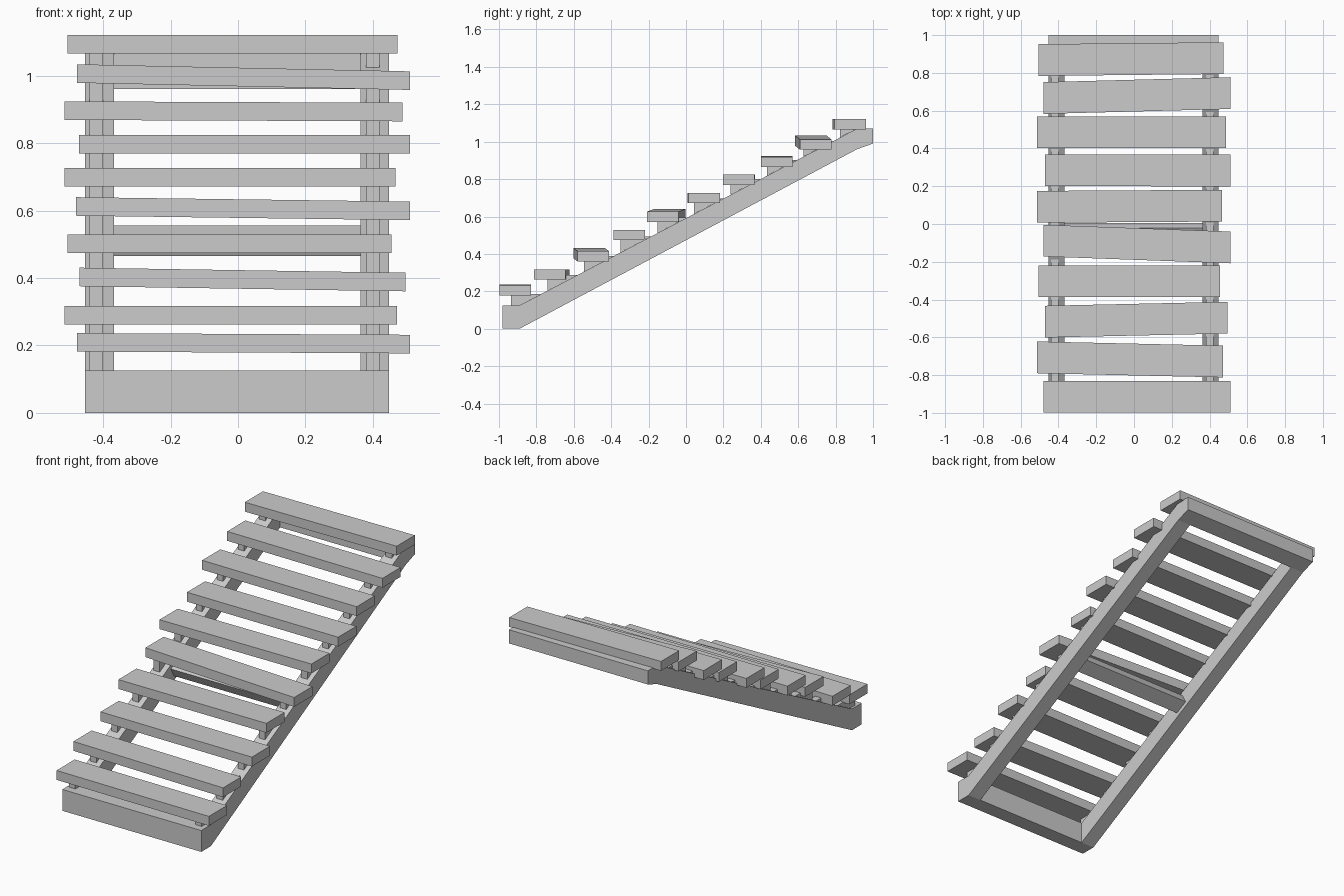
import bpy
import bmesh
import math

if "Cube" in bpy.data.objects:
    bpy.data.objects.remove(bpy.data.objects["Cube"])

SLOPE = 0.524          # rise per unit of run
DEPTH, THICK = 0.168, 0.055


def slope_z(y):
    """Height of the upper edge of the stringers at y."""
    return 0.125 + (y + 0.89) * SLOPE


def loft(name, left, right):
    """Solid between two matching (x, y, z) end outlines."""
    bm = bmesh.new()
    a = [bm.verts.new(p) for p in left]
    b = [bm.verts.new(p) for p in right]
    n = len(a)
    bm.faces.new(a)
    bm.faces.new(b[::-1])
    for i in range(n):
        j = (i + 1) % n
        bm.faces.new((a[j], a[i], b[i], b[j]))
    bmesh.ops.recalc_face_normals(bm, faces=bm.faces[:])
    mesh = bpy.data.meshes.new(name)
    bm.to_mesh(mesh)
    bm.free()
    obj = bpy.data.objects.new(name, mesh)
    bpy.context.collection.objects.link(obj)
    return obj


def extrude(name, profile, x0, x1):
    """Extrude a (y, z) profile along x."""
    return loft(name, [(x0, y, z) for y, z in profile],
                [(x1, y, z) for y, z in profile])


# Sloping side beams
beam = [(-0.89, 0.0), (0.915, 0.96), (0.915, 1.07), (-0.89, 0.125)]
extrude("left_stringer", beam, -0.453, -0.368)
extrude("right_stringer", beam, 0.363, 0.448)

# Bottom and top cross bars
extrude("bottom_bar", [(-0.98, 0), (-0.89, 0), (-0.89, 0.125), (-0.98, 0.125)],
        -0.453, 0.448)
extrude("top_bar", [(0.915, 0.96), (1.0, 0.99), (1.0, 1.07), (0.915, 1.07)],
        -0.453, 0.448)

# Middle cross bar, tilted with the stringers
ang = math.atan(SLOPE)
c, s = math.cos(ang), math.sin(ang)
y, z, w, h = -0.02, 0.555, 0.085, 0.057
extrude("middle_bar", [(y, z), (y - w * c, z - w * s),
                       (y - w * c + h * s, z - w * s - h * c),
                       (y + h * s, z - h * c)], -0.37, 0.365)

# Treads: x left, x right, z centre left/right, y centre left/right
treads = [
    (-0.478, 0.510, 0.209, 0.204, -0.914, -0.914),
    (-0.514, 0.472, 0.290, 0.290, -0.706, -0.728),
    (-0.470, 0.496, 0.403, 0.388, -0.517, -0.496),
    (-0.505, 0.455, 0.501, 0.501, -0.303, -0.303),
    (-0.480, 0.510, 0.612, 0.599, -0.088, -0.124),
    (-0.514, 0.467, 0.699, 0.699, 0.091, 0.097),
    (-0.472, 0.510, 0.797, 0.797, 0.285, 0.283),
    (-0.514, 0.488, 0.896, 0.892, 0.486, 0.486),
    (-0.478, 0.510, 1.006, 0.985, 0.667, 0.693),
    (-0.505, 0.473, 1.093, 1.093, 0.868, 0.878),
]
for i, (x0, x1, zl, zr, yl, yr) in enumerate(treads):
    corners = [(-1, -1), (1, -1), (1, 1), (-1, 1)]
    ends = [[(x, y + a * DEPTH / 2, z + b * THICK / 2) for a, b in corners]
            for x, y, z in ((x0, yl, zl), (x1, yr, zr))]
    loft(f"tread_{i + 1}", *ends)

    # Wedge blocks carrying the tread
    yf = -0.936 + 0.1956 * i
    low = slope_z(yf)
    top = min(low + 0.084, 1.075)
    wedge = [(yf, low), (yf + (top - low) / SLOPE, top), (yf, top)]
    for side, x in (("left", -0.44), ("right", 0.38)):
        extrude(f"{side}_wedge_{i + 1}", wedge, x, x + 0.04)
